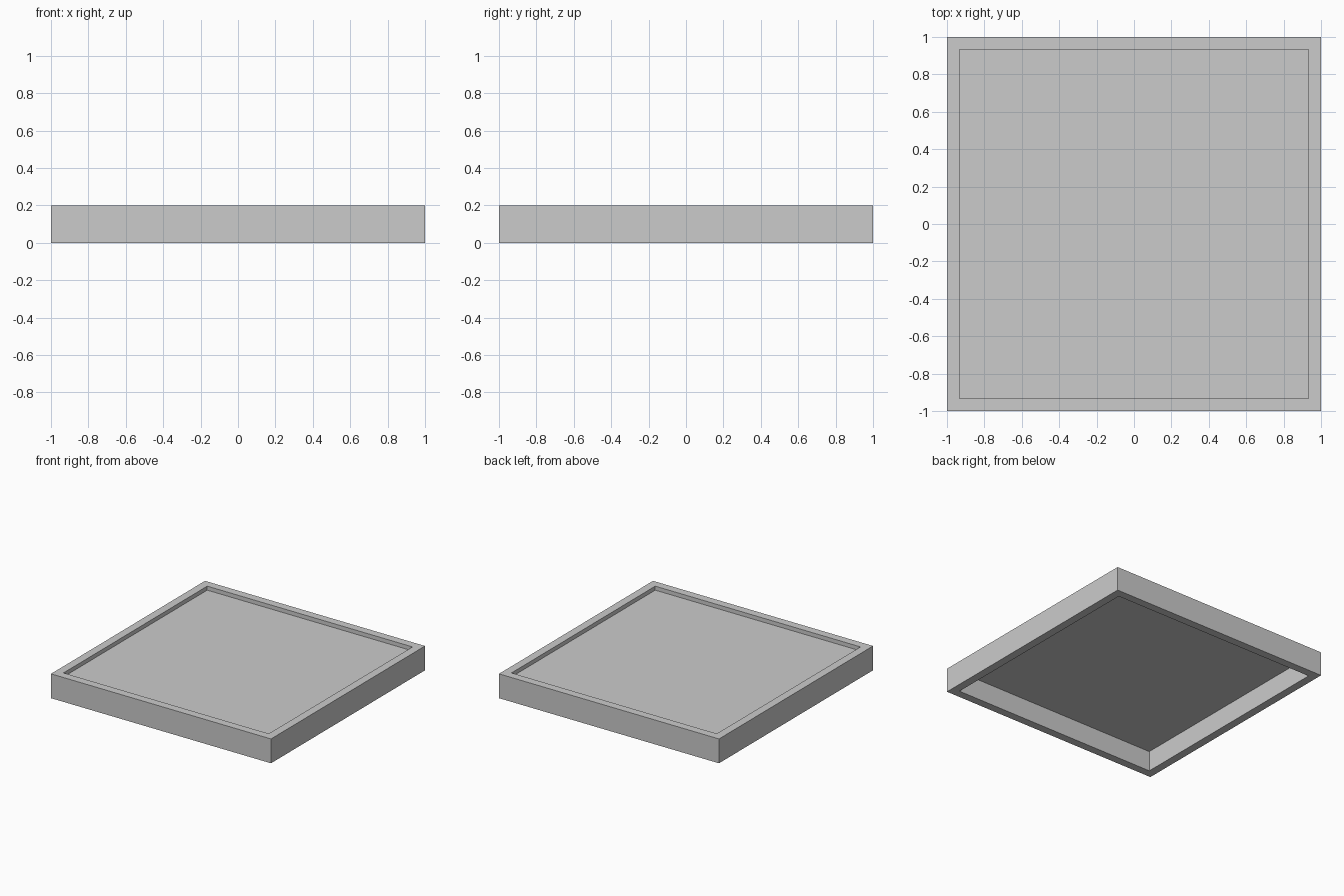
import bpy, bmesh

if "Cube" in bpy.data.objects:
    bpy.data.objects.remove(bpy.data.objects["Cube"])

OUTER, INNER, HEIGHT, PANEL_Z = 1.0, 0.933, 0.2, 0.167


def square(bm, half, z):
    return [bm.verts.new((x * half, y * half, z))
            for x, y in ((-1, -1), (1, -1), (1, 1), (-1, 1))]


def add_object(name, bm):
    mesh = bpy.data.meshes.new(name)
    bm.to_mesh(mesh)
    bm.free()
    bpy.context.collection.objects.link(bpy.data.objects.new(name, mesh))


# Rim: a rectangular profile carried around the square, with mitred corners
bm = bmesh.new()
profile = ((OUTER, 0), (OUTER, HEIGHT), (INNER, HEIGHT), (INNER, 0))
loops = [square(bm, half, z) for half, z in profile]
for a, b in zip(loops, loops[1:] + loops[:1]):
    for i in range(4):
        j = (i + 1) % 4
        bm.faces.new((a[i], a[j], b[j], b[i]))
bmesh.ops.recalc_face_normals(bm, faces=bm.faces)
add_object("tray_rim", bm)

# Panel: thin sheet set just below the top of the rim, hollow underneath
bm = bmesh.new()
bm.faces.new(square(bm, INNER, PANEL_Z))
add_object("tray_panel", bm)
